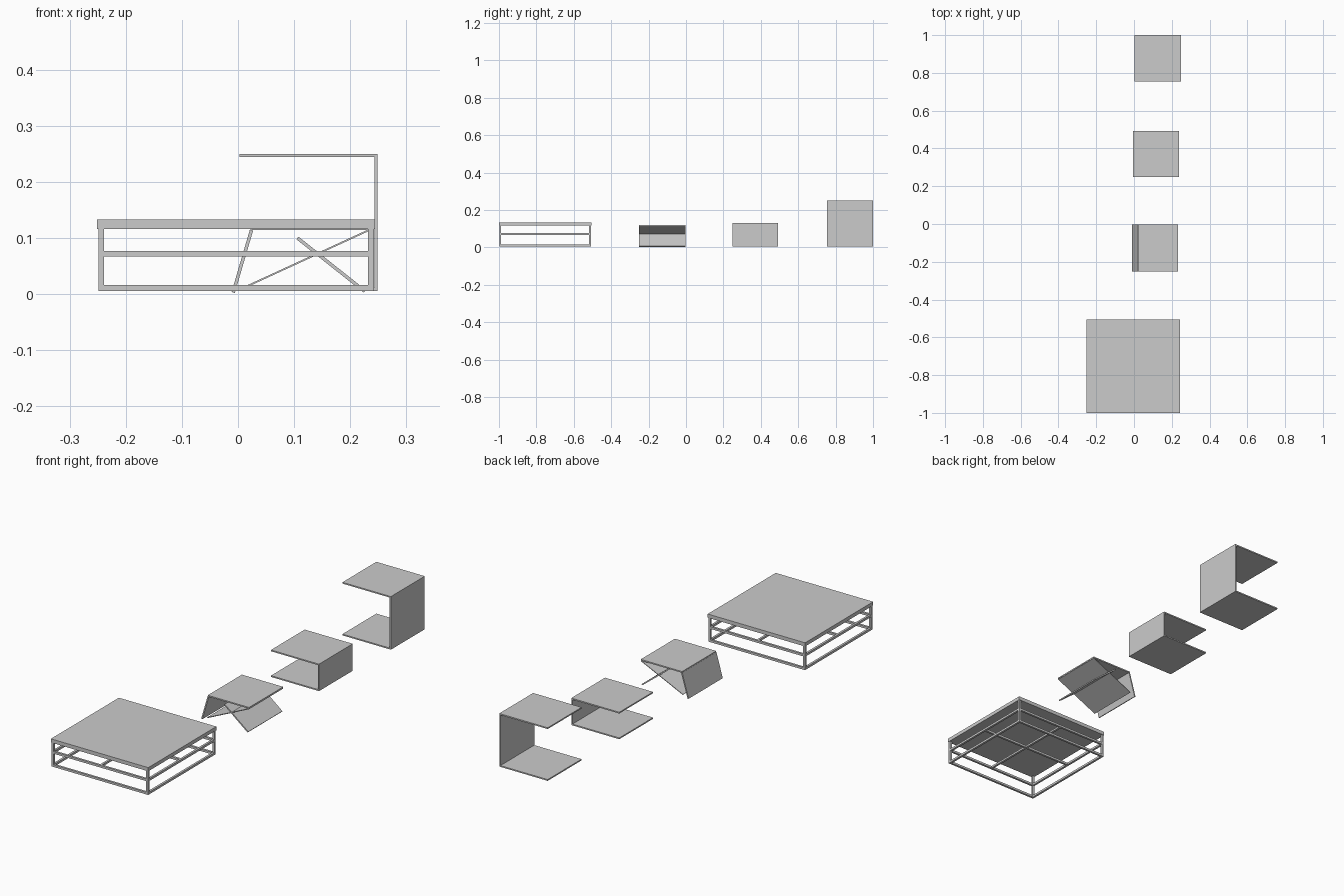
import bpy, math
from mathutils import Vector

if "Cube" in bpy.data.objects:
    bpy.data.objects.remove(bpy.data.objects["Cube"])


def box(name, x0, x1, y0, y1, z0, z1):
    bpy.ops.mesh.primitive_cube_add(size=1, location=((x0+x1)/2, (y0+y1)/2, (z0+z1)/2))
    o = bpy.context.object
    o.name = name
    o.scale = (x1-x0, y1-y0, z1-z0)
    bpy.ops.object.transform_apply(location=False, rotation=False, scale=True)
    return o


def panel(name, a, b, y0, y1, t):
    """Flat board running from a to b in the xz plane (centre line), thickness t."""
    a, b = Vector(a), Vector(b)
    d = b - a
    m = (a + b) / 2
    o = box(name, -d.length/2, d.length/2, -(y1-y0)/2, (y1-y0)/2, -t/2, t/2)
    o.location = (m.x, (y0+y1)/2, m.y)
    o.rotation_euler.y = -math.atan2(d.y, d.x)


def c_table(name, x0, x1, y0, y1, z0, z1, t=0.006):
    box(name + "_top", x0, x1-t, y0, y1, z1-t, z1)
    box(name + "_base", x0, x1-t, y0, y1, z0, z0+t)
    box(name + "_side", x1-t, x1, y0, y1, z0, z1)


# Large low table: slab on a bar frame
X0, X1, Y0, Y1 = -0.249, 0.242, -0.998, -0.508
W = 0.010
ZB, ZS = 0.006, 0.116
box("table_slab", X0-0.002, X1+0.002, Y0-0.002, Y1+0.002, ZS, 0.133)
for x in (X0, X1-W):
    for y in (Y0, Y1-W):
        box("table_post", x, x+W, y, y+W, ZB, ZS)
for z0, z1 in ((ZB, ZB+0.010), (0.067, 0.077)):
    for y in (Y0, Y1-W):
        box("table_long_rail", X0+W, X1-W, y, y+W, z0, z1)
    for x in (X0, X1-W):
        box("table_side_rail", x, x+W, Y0+W, Y1-W, z0, z1)
# cross bars at middle height
cx, cy = (X0+X1)/2, (Y0+Y1)/2
box("table_cross_bar_x", X0+W, X1-W, cy-W/2, cy+W/2, 0.067, 0.077)
box("table_cross_bar_y", cx-W/2, cx+W/2, Y0+W, Y1-W, 0.0675, 0.0765)

# Folded panel table
F = (-0.251, -0.003)
box("folded_top", 0.022, 0.232, *F, 0.114, 0.120)
panel("folded_left_leg", (-0.0085, 0.003), (0.024, 0.114), *F, 0.006)
panel("folded_long_brace", (0.018, 0.015), (0.231, 0.113), *F, 0.003)
panel("folded_short_brace", (0.106, 0.100), (0.226, 0.005), *F, 0.006)

# Small and tall C-shaped side tables
c_table("small_side_table", -0.006, 0.238, 0.248, 0.493, 0.006, 0.130)
c_table("tall_side_table", 0.003, 0.249, 0.754, 1.0, 0.006, 0.250)
